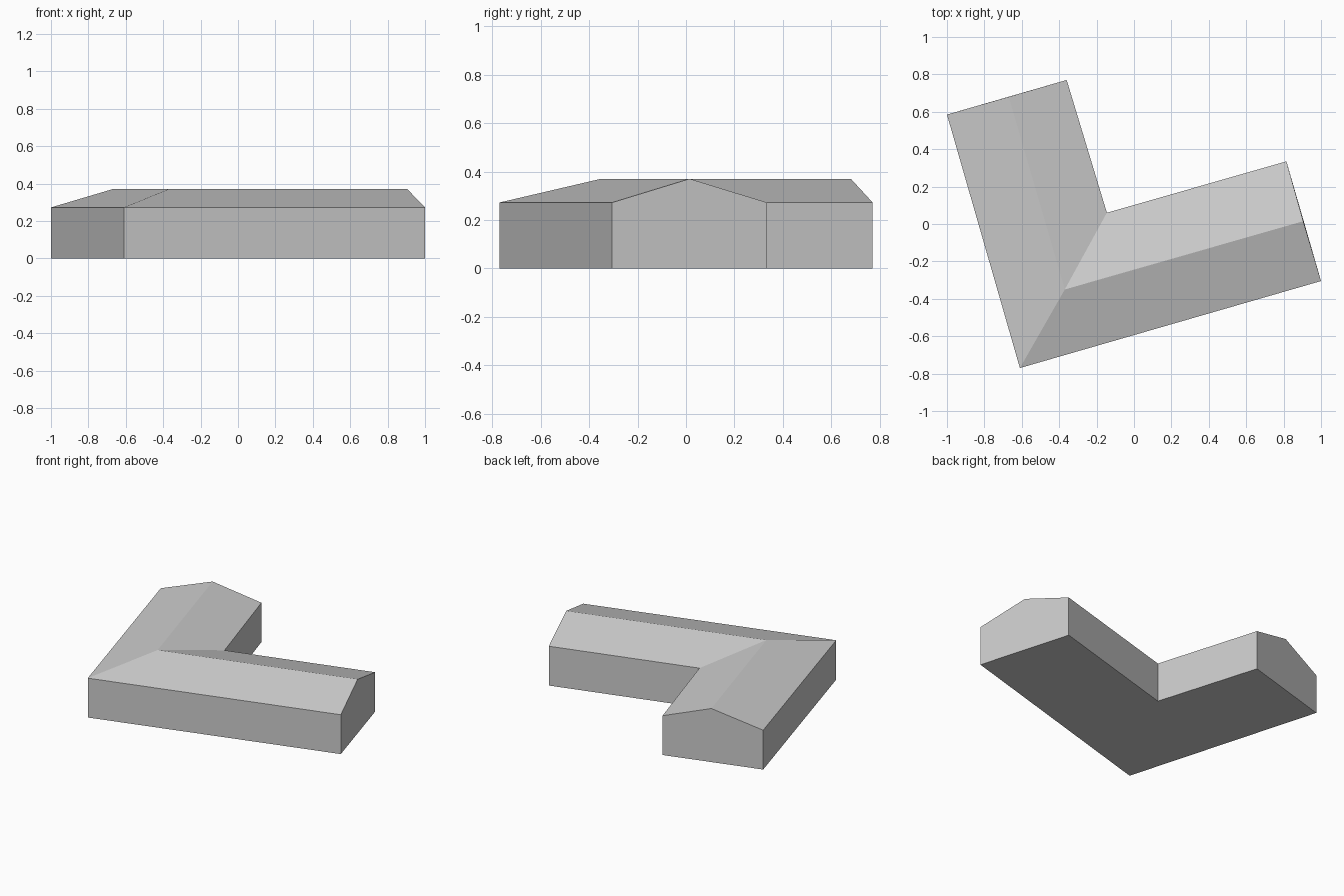
import bpy
import bmesh

cube = bpy.data.objects.get("Cube")
if cube:
    bpy.data.objects.remove(cube, do_unlink=True)

EAVE, RIDGE = 0.272, 0.37

# One flat grey for walls and roof
grey = bpy.data.materials.new("plain grey")
grey.use_nodes = True
colour = (0.6, 0.6, 0.6, 1)
grey.diffuse_color = colour
grey.node_tree.nodes["Principled BSDF"].inputs["Base Color"].default_value = colour

# Plan stations along the L: outer wall, ridge, inner wall
stations = [
    ((-1.0, 0.585), (-0.67, 0.68), (-0.36, 0.77)),      # back gable
    ((-0.61, -0.77), (-0.37, -0.35), (-0.145, 0.06)),   # mitred corner
    ((1.0, -0.305), (0.905, 0.015), (0.815, 0.335)),    # left gable
]

# Loft the gabled section through the stations
bm = bmesh.new()
rings = []
for outer, ridge, inner in stations:
    section = [(*outer, 0), (*outer, EAVE), (*ridge, RIDGE), (*inner, EAVE), (*inner, 0)]
    rings.append([bm.verts.new(p) for p in section])

for a, b in zip(rings, rings[1:]):
    for i in range(len(a)):
        j = (i + 1) % len(a)
        bm.faces.new((a[i], a[j], b[j], b[i]))

# Gable end walls
bm.faces.new(rings[0])
bm.faces.new(rings[-1])
bmesh.ops.recalc_face_normals(bm, faces=bm.faces)

mesh = bpy.data.meshes.new("l_shaped_building")
bm.to_mesh(mesh)
bm.free()
mesh.materials.append(grey)
building = bpy.data.objects.new("l_shaped_building", mesh)
bpy.context.collection.objects.link(building)
